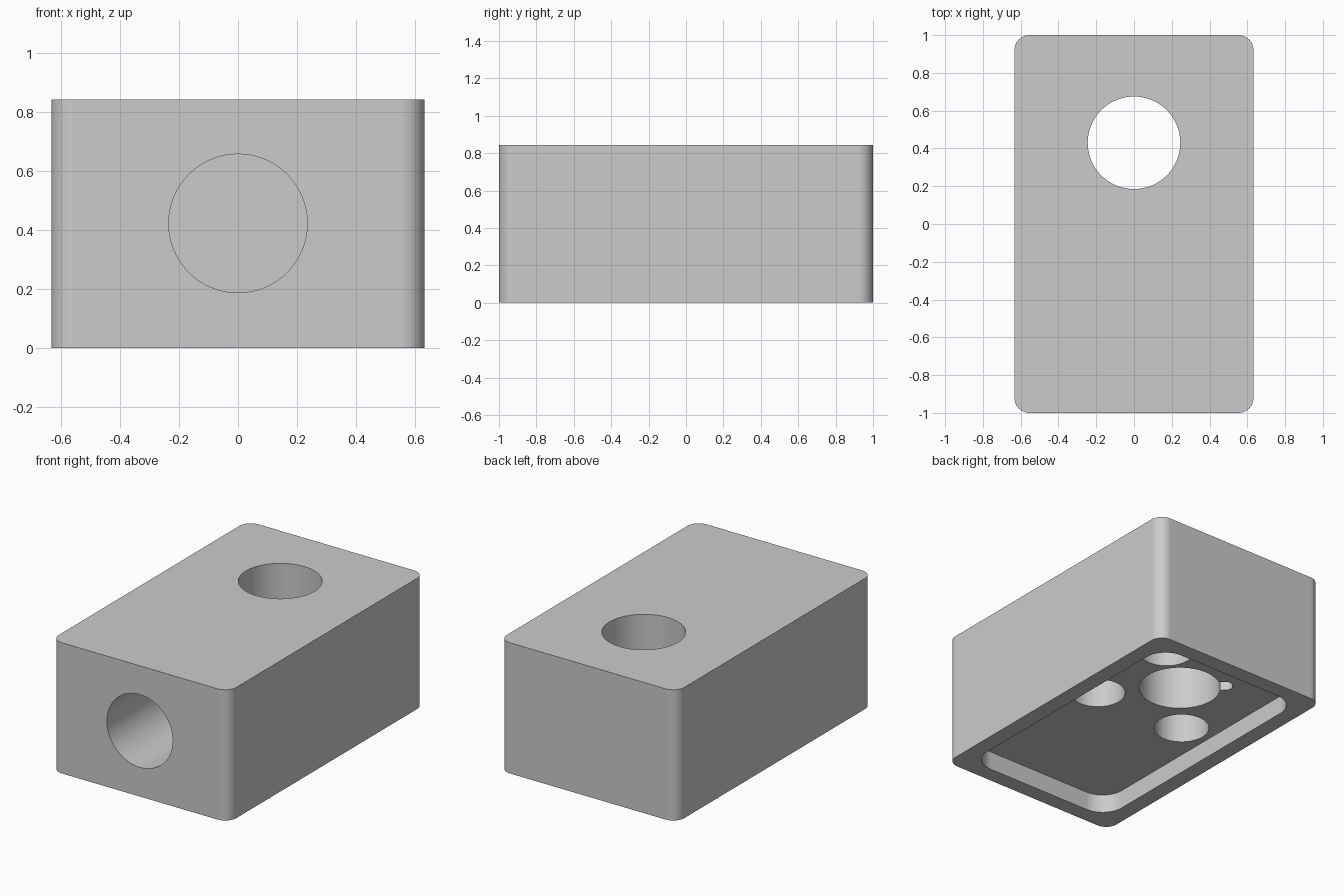
import bpy
import math
from mathutils import Matrix, Vector

default = bpy.data.objects.get("Cube")
if default:
    bpy.data.objects.remove(default, do_unlink=True)

grey = bpy.data.materials.new("light grey")
grey.use_nodes = True
colour = (0.6, 0.6, 0.6, 1.0)
grey.diffuse_color = colour
grey.node_tree.nodes["Principled BSDF"].inputs["Base Color"].default_value = colour


def rounded_outline(half_x, half_y, radius, steps):
    """Counter-clockwise rectangle outline with rounded corners."""
    points = []
    corners = [(1, 1), (-1, 1), (-1, -1), (1, -1)]
    for i, (sx, sy) in enumerate(corners):
        for k in range(steps + 1):
            a = math.pi / 2 * (i + k / steps)
            points.append((sx * (half_x - radius) + radius * math.cos(a),
                           sy * (half_y - radius) + radius * math.sin(a)))
    return points


def circle(radius, sides=64):
    return [(radius * math.cos(math.tau * i / sides),
             radius * math.sin(math.tau * i / sides)) for i in range(sides)]


def prism(name, outline, z0, z1, matrix=Matrix()):
    """Extrude an outline from z0 to z1, then place it."""
    n = len(outline)
    verts = [matrix @ Vector((x, y, z)) for z in (z0, z1) for x, y in outline]
    faces = [list(range(n))[::-1], list(range(n, 2 * n))]
    faces += [(i, (i + 1) % n, n + (i + 1) % n, n + i) for i in range(n)]
    mesh = bpy.data.meshes.new(name)
    mesh.from_pydata(verts, [], faces)
    mesh.materials.append(grey)
    obj = bpy.data.objects.new(name, mesh)
    bpy.context.collection.objects.link(obj)
    return obj


HEIGHT = 0.843
CEILING = 0.12
HOLE_Y = 0.43

# Enclosure block
body = prism("enclosure_body", rounded_outline(0.633, 1.0, 0.08, 12), 0, HEIGHT)

# Recess under the block and the hole running down through it
cutters = [
    prism("base_recess", rounded_outline(0.528, 0.895, 0.15, 12), -0.1, CEILING),
    prism("through_hole", circle(0.245), -0.2, HEIGHT + 0.1,
          Matrix.Translation((0, HOLE_Y, 0))),
]

# Blind round hole in the front
cutters.append(prism("front_hole", circle(0.235), 0, 0.8,
                     Matrix.Translation((0, -1.1, 0.423))
                     @ Matrix.Rotation(-math.pi / 2, 4, "X")))

# Three blind pockets in the recess ceiling
for x, y in [(-0.32, 0.065), (0.34, 0.065), (0.34, 0.71)]:
    cutters.append(prism("pocket", circle(0.165), 0.05, 0.5,
                         Matrix.Translation((x, y, 0))))

# Diagonal key slot beside the through hole
cutters.append(prism("key_slot", rounded_outline(0.16, 0.05, 0.045, 8), 0.05, 0.4,
                     Matrix.Translation((0, HOLE_Y, 0))
                     @ Matrix.Rotation(math.radians(135), 4, "Z")
                     @ Matrix.Translation((0.16, 0, 0))))

# Cut everything and discard the cutters
bpy.context.view_layer.objects.active = body
for cutter in cutters:
    cutter.hide_render = True
    mod = body.modifiers.new("cut", "BOOLEAN")
    mod.operation = "DIFFERENCE"
    mod.solver = "EXACT"
    mod.object = cutter
    bpy.ops.object.modifier_apply(modifier=mod.name)
    bpy.data.objects.remove(cutter, do_unlink=True)

# Smooth curved walls, crisp rims
bpy.ops.object.select_all(action="DESELECT")
body.select_set(True)
bpy.ops.object.shade_smooth_by_angle(angle=math.radians(30))
weighted = body.modifiers.new("flat_sides", "WEIGHTED_NORMAL")
weighted.keep_sharp = True
